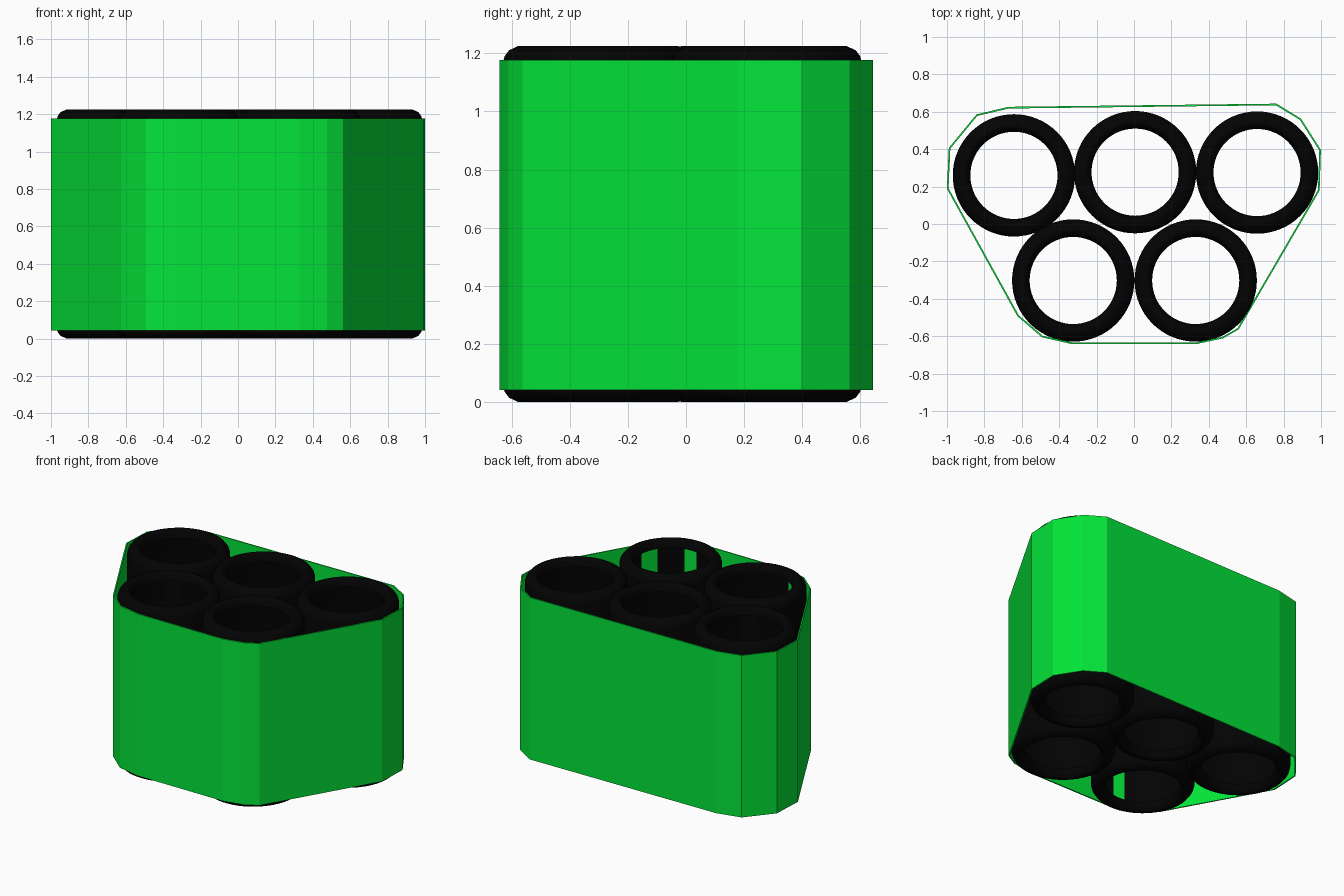
import bpy, bmesh, math

if "Cube" in bpy.data.objects:
    bpy.data.objects.remove(bpy.data.objects["Cube"])


def material(name, rgb):
    m = bpy.data.materials.new(name)
    m.diffuse_color = (*rgb, 1)
    m.use_nodes = True
    m.node_tree.nodes["Principled BSDF"].inputs["Base Color"].default_value = m.diffuse_color
    return m


def add_object(name, bm, mat):
    mesh = bpy.data.meshes.new(name)
    bm.to_mesh(mesh)
    bm.free()
    mesh.materials.append(mat)
    ob = bpy.data.objects.new(name, mesh)
    bpy.context.collection.objects.link(ob)
    return ob


black = material("black_rubber", (0.0008, 0.0008, 0.0008))
green = material("green_wrap", (0.001, 0.78, 0.04))

# Hollow tubes: outer wall with lips turned in at both ends (radius, height), spun about z
HEIGHT = 1.225
upper = [(0.327, 1.17), (0.322, 1.19), (0.307, 1.21), (0.275, HEIGHT),
         (0.262, HEIGHT), (0.25, 1.215), (0.238, 1.195), (0.233, 1.17)]
profile = [(r, HEIGHT - z) for r, z in reversed(upper)] + upper
SIDES = 64


def tube(name, cx, cy):
    bm = bmesh.new()
    rings = []
    for i in range(SIDES):
        a = 2 * math.pi * i / SIDES
        rings.append([bm.verts.new((cx + r * math.cos(a), cy + r * math.sin(a), z))
                      for r, z in profile])
    for i in range(SIDES):
        a, b = rings[i], rings[(i + 1) % SIDES]
        for j in range(len(profile) - 1):
            bm.faces.new((a[j], b[j], b[j + 1], a[j + 1]))
    for f in bm.faces:
        f.smooth = True
    add_object(name, bm, black)


centres = [(-0.642, 0.26), (0.006, 0.277), (0.658, 0.275),
           (-0.325, -0.302), (0.33, -0.302)]
for i, (x, y) in enumerate(centres):
    tube(f"tube_{i + 1}", x, y)

# Faceted wrap around the bundle: thin open band
outline = [(-0.996, 0.19), (-0.986, 0.405), (-0.84, 0.582), (-0.67, 0.622),
           (0.76, 0.639), (0.89, 0.56), (0.995, 0.395), (0.988, 0.18),
           (0.557, -0.56), (0.475, -0.607), (0.33, -0.638), (-0.33, -0.638),
           (-0.49, -0.602), (-0.62, -0.49)]
bm = bmesh.new()
low = [bm.verts.new((x, y, 0.042)) for x, y in outline]
top = [bm.verts.new((x, y, 1.177)) for x, y in outline]
for i in range(len(outline)):
    j = (i + 1) % len(outline)
    bm.faces.new((low[j], low[i], top[i], top[j]))
bmesh.ops.recalc_face_normals(bm, faces=bm.faces)
wrap = add_object("wrap_band", bm, green)
solid = wrap.modifiers.new("thickness", 'SOLIDIFY')
solid.thickness = 0.009
solid.offset = 0
